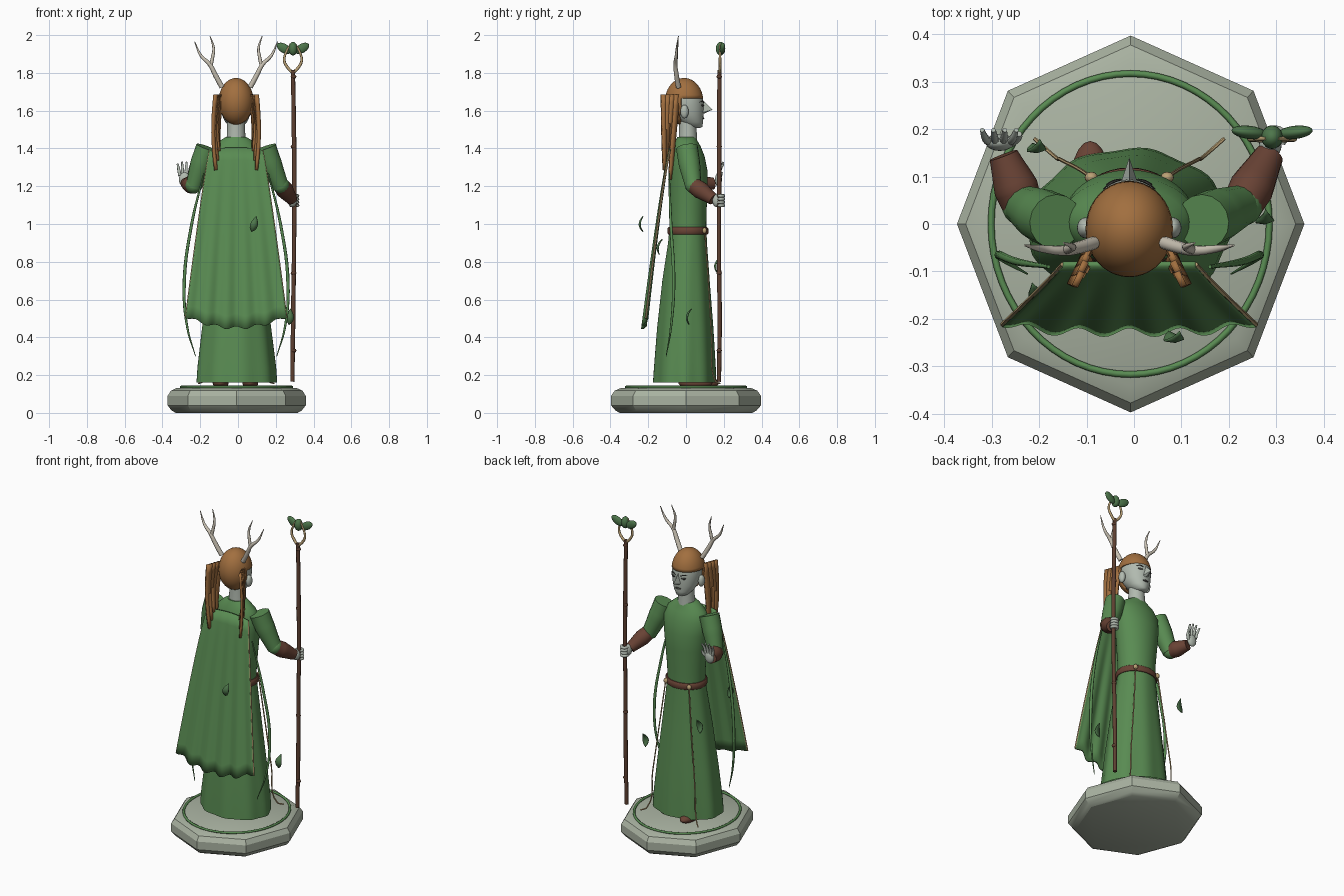
import bpy, bmesh, math
from math import sin, cos, pi
from mathutils import Vector

if "Cube" in bpy.data.objects:
    bpy.data.objects.remove(bpy.data.objects["Cube"])

CX = -0.01  # the figure's centre line


def material(name, r, g, b):
    m = bpy.data.materials.new(name)
    m.diffuse_color = (r, g, b, 1)
    m.use_nodes = True
    m.node_tree.nodes["Principled BSDF"].inputs["Base Color"].default_value = m.diffuse_color
    return m


STONE = material("pale_stone", .40, .45, .36)
ROBE = material("robe_green", .10, .26, .085)
LEAF = material("leaf_green", .075, .18, .07)
LEATHER = material("brown_leather", .14, .055, .035)
WOOD = material("dark_wood", .11, .05, .03)
HAIR = material("auburn_hair", .36, .16, .05)
SKIN = material("pale_skin", .44, .49, .43)
BONE = material("antler_bone", .60, .55, .46)
TAN = material("tan_trim", .50, .36, .18)
DARK = material("dark_features", .05, .05, .045)


def select(ob):
    bpy.ops.object.select_all(action='DESELECT')
    ob.select_set(True)
    bpy.context.view_layer.objects.active = ob


def finish(ob, mat, angle=40):
    ob.data.materials.append(mat)
    select(ob)
    bpy.ops.object.shade_smooth_by_angle(angle=math.radians(angle))
    return ob


def mesh(name, verts, faces, mat, thick=0, angle=40):
    me = bpy.data.meshes.new(name)
    me.from_pydata(verts, [], faces)
    ob = bpy.data.objects.new(name, me)
    bpy.context.collection.objects.link(ob)
    bm = bmesh.new()
    bm.from_mesh(me)
    bmesh.ops.recalc_face_normals(bm, faces=bm.faces)
    bm.to_mesh(me)
    bm.free()
    finish(ob, mat, angle)
    if thick:
        s = ob.modifiers.new("thickness", 'SOLIDIFY')
        s.thickness, s.offset = thick, 0
    return ob


def loft(name, rings, mat, n=40, ripple=None, angle=40):
    """Stack of horizontal ellipses (x, y, z, rx, ry), capped at both ends."""
    verts, faces = [], []
    for k, (x, y, z, rx, ry) in enumerate(rings):
        for i in range(n):
            a = 2 * pi * i / n
            s = 1 + (ripple[k] * cos(9 * a) if ripple else 0)
            verts.append((x + rx * s * cos(a), y + ry * s * sin(a), z))
    for k in range(len(rings) - 1):
        for i in range(n):
            j = (i + 1) % n
            faces.append((k * n + i, k * n + j, k * n + n + j, k * n + n + i))
    faces += [tuple(range(n))[::-1], tuple(range(len(verts) - n, len(verts)))]
    return mesh(name, verts, faces, mat, angle=angle)


def tube(name, pts, radii, mat, smooth=True, res=4, cyclic=False):
    """Round tapered tube along a path."""
    cu = bpy.data.curves.new(name, 'CURVE')
    cu.dimensions, cu.bevel_depth, cu.bevel_resolution = '3D', 1, res
    cu.use_fill_caps, cu.resolution_u = True, 6
    sp = cu.splines.new('BEZIER' if smooth else 'POLY')
    points = sp.bezier_points if smooth else sp.points
    points.add(len(pts) - 1)
    for p, co, r in zip(points, pts, radii):
        p.co = co if smooth else (*co, 1)
        p.radius = r
        if smooth:
            p.handle_left_type = p.handle_right_type = 'AUTO'
    sp.use_cyclic_u = cyclic
    ob = bpy.data.objects.new(name, cu)
    bpy.context.collection.objects.link(ob)
    select(ob)
    bpy.ops.object.convert(target='MESH')
    return finish(bpy.context.object, mat, 50)


def ball(name, loc, scale, mat, rot=(0, 0, 0), seg=20):
    bpy.ops.mesh.primitive_uv_sphere_add(segments=seg, ring_count=seg // 2 + 2, location=loc, rotation=rot)
    ob = bpy.context.object
    ob.name, ob.scale = name, scale
    return finish(ob, mat, 60)


def leaf(name, c, axis, side, length, width, curl=.2):
    """Pointed curled leaf with a lowered midrib."""
    c, a, s = Vector(c), Vector(axis).normalized(), Vector(side).normalized()
    nrm = a.cross(s)
    verts, faces = [], []
    for i in range(9):
        t = i / 8
        w = width / 2 * max(.03, sin(pi * t ** .8))
        mid = c + a * (t - .5) * length + nrm * length * curl * (4 * (t - .5) ** 2 - .5)
        verts += [mid - s * w, mid - nrm * w * .25, mid + s * w]
    for i in range(8):
        for j in (0, 1):
            q = 3 * i + j
            faces.append((q, q + 1, q + 4, q + 3))
    return mesh(name, verts, faces, LEAF, .005)


# Plinth: soft-edged octagon with an inlaid ring
loft("plinth", [(-.007, 0, z, .366 * s, .397 * s) for z, s in
     [(0, .88), (.012, .94), (.04, 1), (.09, 1), (.118, .95), (.133, .86)]], STONE, 8, angle=30)
tube("plinth_ring", [(-.008 + .293 * cos(i * pi / 32), .317 * sin(i * pi / 32), .137) for i in range(64)],
     [.007] * 64, ROBE, smooth=False, res=2, cyclic=True)

# Shoes
for x, y in ((-.092, .085), (.065, .05)):
    ball("shoe", (x, y, .158), (.042, .09, .03), LEATHER)

# Robe: skirt and torso
loft("skirt", [(CX, -.007, .16, .213, .166), (CX, -.006, .24, .208, .162), (CX, -.004, .45, .183, .148),
               (CX, 0, .7, .15, .125), (CX, .008, .9, .122, .103), (CX, .01, .975, .113, .098)],
     ROBE, 72, [.022, .02, .015, .01, .004, 0])
loft("torso", [(CX, .01, .96, .112, .097), (CX, .01, 1.05, .115, .098), (CX, .012, 1.18, .127, .102),
               (CX, .012, 1.28, .138, .102), (CX, .008, 1.36, .142, .09), (CX, .004, 1.41, .12, .074),
               (CX, .002, 1.445, .08, .056), (CX, .004, 1.46, .055, .05)], ROBE)
loft("belt", [(CX, .01, .945, .12, .104), (CX, .01, .952, .125, .109), (CX, .01, .976, .124, .108),
              (CX, .01, .983, .118, .102)], LEATHER)
for s in (-1, 1):
    ball("belt_stud", (CX + s * .08, .098, .965), (.014, .012, .016), TAN, seg=12)
    tube("belt_cord", [(CX + s * .082, .1, .955), (CX + s * .11, .118, .7), (CX + s * .145, .136, .4),
                       (CX + s * .172, .155, .17), (CX + s * .2, .18, .155)], [.004] * 5, TAN, res=1)

# Cape: pleated sheet hanging from the shoulders with trimmed edges
NU, NV = 60, 14


def cape_point(u, v):
    x = CX + u * (.14 + .127 * v ** .9)
    y = -.085 - .138 * v ** .85 + v * (.009 * cos(u * 5 * pi) + .02 * u ** 4)
    return (x, y, 1.405 - v * (.955 - .06 * u * u) + .008 * v * cos(u * 5 * pi) - .015 * u * u * (1 - v))


mesh("cape", [cape_point(2 * i / NU - 1, j / NV) for j in range(NV + 1) for i in range(NU + 1)],
     [(j * (NU + 1) + i, j * (NU + 1) + i + 1, (j + 1) * (NU + 1) + i + 1, (j + 1) * (NU + 1) + i)
      for j in range(NV) for i in range(NU)], ROBE, .012)
for s in (-1, 1):
    tube("cape_trim", [cape_point(s, v / 6) for v in range(7)], [.005] * 7, TAN, res=1)

# Trailing vines
for s in (-1, 1):
    tube("vine", [(CX + s * x, y, z) for x, y, z in
                  [(.17, -.09, 1.27), (.235, -.08, 1.0), (.275, -.065, .68), (.258, -.08, .45), (.215, -.105, .3)]],
         [.004, .008, .009, .006, .002], ROBE, res=2)

# Drifting leaves
for c, ax in (((.085, -.235, 1.0), (.3, 0, 1)), ((-.205, -.14, .88), (-.2, .2, 1)),
              ((.275, .015, .51), (.1, .15, 1)), ((-.205, .165, .78), (.2, .1, 1))):
    leaf("drifting_leaf", c, ax, (1, .1, -.25), .085, .04)

# Arms: flat-topped sleeves, bracers, hands
arms = {-1: ((-.235, .04, 1.205), (-.275, .145, 1.215)), 1: ((.228, .04, 1.205), (.285, .145, 1.13))}
for s, (elbow, wrist) in arms.items():
    tube("sleeve", [(CX + s * .155, .005, 1.405), (CX + s * .185, .018, 1.32), (elbow[0], elbow[1], 1.195)],
         [.058, .057, .043], ROBE, res=6)
    ball("elbow", elbow, (.044, .044, .044), ROBE)
    e, w = Vector(elbow), Vector(wrist)
    tube("bracer", [e.lerp(w, t) for t in (0, .35, 1)], [.043, .047, .031], LEATHER, res=6)
# Raised open hand
ball("palm", (-.283, .172, 1.235), (.03, .018, .038), SKIN)
for i in range(4):
    x = -.308 + i * .016
    tube("finger", [(x, .175, 1.255), (x - .006 + i * .004, .182, 1.29),
                    (x - .012 + i * .008, .198, 1.318 + .012 * sin(i * pi / 3))], [.009, .008, .005], SKIN, res=2)
tube("thumb", [(-.262, .17, 1.23), (-.245, .182, 1.255), (-.242, .19, 1.275)], [.01, .009, .006], SKIN, res=2)
# Gripping hand
ball("grip_palm", (.287, .165, 1.125), (.024, .026, .036), SKIN)
for i in range(4):
    z = 1.098 + i * .017
    tube("grip_finger", [(.28, .175, z), (.286, .194, z), (.302, .198, z), (.316, .184, z), (.312, .168, z)],
         [.009] * 4 + [.006], SKIN, res=2)

# Staff with forked tip and sprig
tube("staff", [(.288, .175, .165), (.292, .178, .5), (.297, .174, .9), (.299, .175, 1.13), (.296, .176, 1.5),
               (.291, .177, 1.815)], [.011, .012, .011, .012, .012, .011], WOOD)
for z in (.33, .74, 1.41, 1.78):
    ball("staff_knot", (.294, .176, z), (.015, .014, .012), WOOD, seg=12)
for s in (-1, 1):
    tube("staff_fork", [(.291, .177, 1.80), (.291 + s * .028, .18, 1.828), (.291 + s * .046, .18, 1.865),
                        (.291 + s * .036, .18, 1.91), (.291 + s * .012, .18, 1.955)],
         [.008, .008, .007, .006, .004], TAN, res=2)
    ball("sprig_leaf", (.291 + s * .048, .193, 1.93), (.042, .014, .024), LEAF, (0, -s * .55, s * .12))
ball("sprig_bud", (.291, .183, 1.928), (.023, .025, .036), LEAF)

# Neck and head
loft("neck", [(CX, .01, 1.43, .052, .05), (CX, .01, 1.5, .047, .046), (CX, .01, 1.56, .047, .046)], SKIN, 24)
loft("head", [(CX, y, z, rx, ry) for y, z, rx, ry in
     [(.05, 1.508, .016, .024), (.045, 1.515, .035, .042), (.03, 1.54, .058, .06), (.01, 1.58, .076, .082),
      (.002, 1.63, .084, .092), (-.005, 1.68, .084, .093), (-.008, 1.72, .07, .08), (-.01, 1.75, .04, .05)]],
     SKIN, 32, angle=70)
mesh("nose", [(CX, .085, 1.66), (CX - .02, .08, 1.588), (CX + .02, .08, 1.588), (CX, .14, 1.605),
              (CX, .09, 1.582)], [(0, 1, 3), (0, 3, 2), (1, 4, 3), (4, 2, 3), (0, 2, 4, 1)], SKIN)
for s in (-1, 1):
    ball("ear", (CX + s * .092, -.008, 1.595), (.018, .022, .036), SKIN)
    ball("eye", (CX + s * .035, .088, 1.628), (.015, .004, .006), DARK, (0, 0, -s * .4), 12)
    tube("eyebrow", [(CX + s * .018, .094, 1.643), (CX + s * .038, .087, 1.65), (CX + s * .055, .073, 1.645)],
         [.002, .003, .001], DARK, res=1)
ball("lips", (CX, .091, 1.56), (.02, .006, .006), DARK, seg=12)

# Hair cap: shell open over the face
cap = ball("hair_cap", (CX, -.01, 1.648), (.093, .102, .125), HAIR, seg=40)
bpy.ops.object.transform_apply(location=True, rotation=False, scale=True)
bm = bmesh.new()
bm.from_mesh(cap.data)
face_side = [f for f in bm.faces
             if f.calc_center_median().z < 1.66 and f.calc_center_median().y > -.03]
bmesh.ops.delete(bm, geom=face_side, context='FACES')
bm.to_mesh(cap.data)
bm.free()
sol = cap.modifiers.new("thickness", 'SOLIDIFY')
sol.thickness = .008

# Long side locks: tapered flat strands
for s in (-1, 1):
    for k in range(4):
        y0, x0 = -.05 - k * .022, CX + s * (.083 + k * .008)
        end = 1.235 + .05 * ((k * 3) % 4)
        verts = []
        for j in range(9):
            t = j / 8
            w = .015 * (1 - .6 * t * t)
            x, y, z = x0 + s * .012 * sin(pi * t), y0 - .035 * t + k * .012 * t, 1.685 + (end - 1.685) * t
            verts += [(x - s * w * .5, y + w, z), (x + s * w * .5, y - w, z)]
        mesh("hair_lock", verts, [(2 * j, 2 * j + 1, 2 * j + 3, 2 * j + 2) for j in range(8)], HAIR, .014)

# Antlers
for s in (-1, 1):
    for name, path, rad in (
            ("antler", [(.075, -.04, 1.725), (.108, -.05, 1.785), (.14, -.056, 1.845), (.185, -.052, 1.89),
                        (.22, -.045, 1.965)], [.014, .013, .011, .008, .002]),
            ("antler_tine", [(.135, -.055, 1.835), (.125, -.052, 1.88), (.119, -.048, 1.93), (.138, -.04, 1.995)],
             [.01, .009, .007, .002])):
        tube(name, [(CX + s * x, y, z) for x, y, z in path], rad, BONE, res=3)
